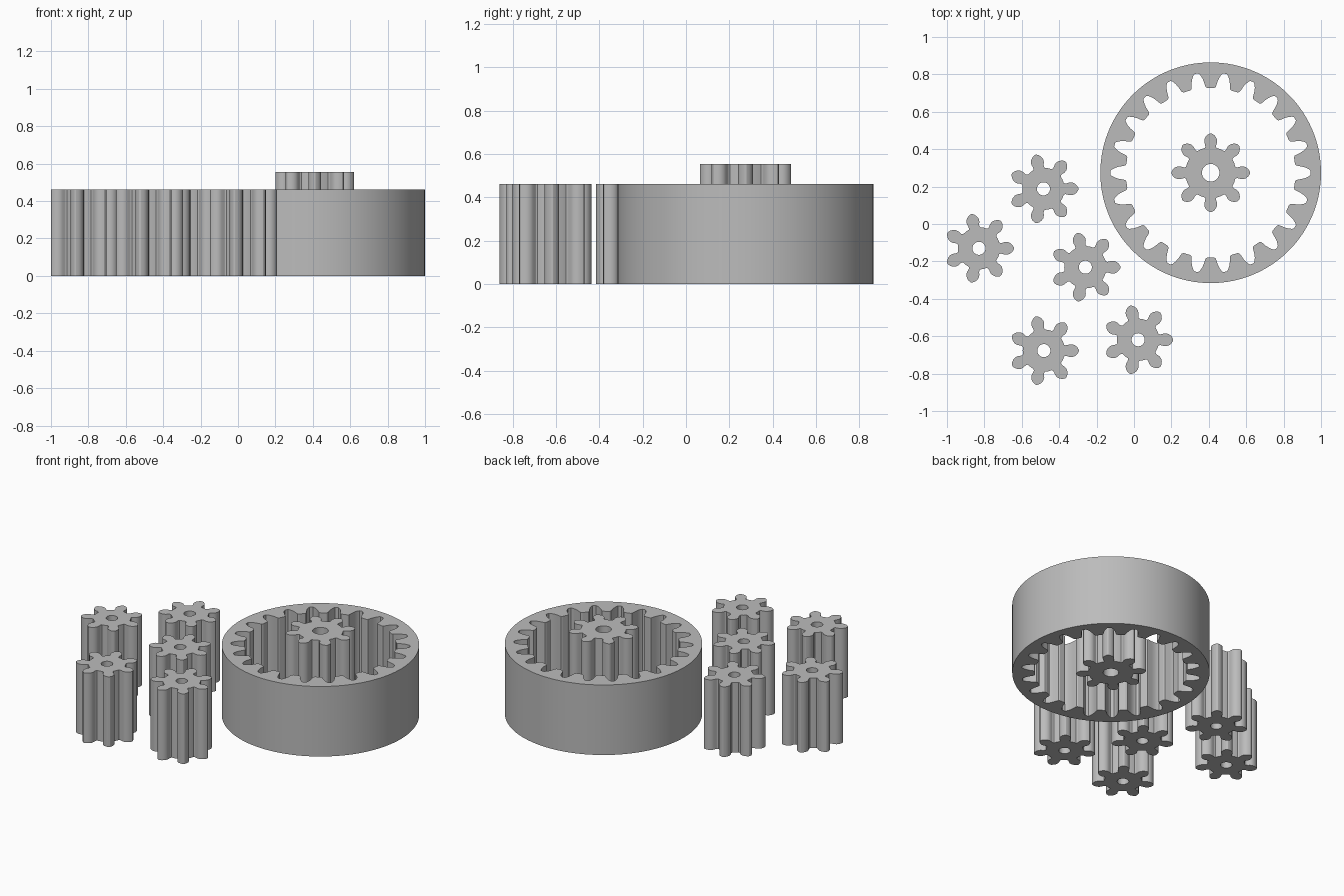
import bpy, bmesh, math

cube = bpy.data.objects.get("Cube")
if cube:
    bpy.data.objects.remove(cube, do_unlink=True)

grey = bpy.data.materials.new("plain grey")
grey.use_nodes = True
colour = (0.5, 0.5, 0.5, 1)
grey.diffuse_color = colour
grey.node_tree.nodes["Principled BSDF"].inputs["Base Color"].default_value = colour

HEIGHT = 0.462
# Tooth flanks from root to tip: (radius, half width)
PLANET_FLANK = [(0.113, 0.031), (0.120, 0.0285), (0.130, 0.030), (0.143, 0.034),
                (0.157, 0.034), (0.170, 0.028), (0.180, 0.018), (0.187, 0.005)]
SUN_FLANK = [(r + 0.023, w) for r, w in PLANET_FLANK]
RING_FLANK = [(0.535, 0.066), (0.528, 0.058), (0.510, 0.046), (0.490, 0.037),
              (0.470, 0.031), (0.458, 0.026), (0.453, 0.017)]


def polar(r, a):
    return (r * math.cos(a), r * math.sin(a), 0)


def circle(r, count):
    return [polar(r, math.tau * i / count) for i in range(count)]


def toothed(teeth, start, flank):
    """Closed outline of evenly spaced teeth, the first centred on angle start."""
    points = []
    pitch = math.tau / teeth
    for i in range(teeth):
        mid = start + i * pitch
        points += [polar(r, mid - math.asin(w / r)) for r, w in flank]
        points += [polar(r, mid + math.asin(w / r)) for r, w in reversed(flank)]
        points.append(polar(flank[0][0], mid + pitch / 2))
    return points


def extruded(name, outer, inner, height, x, y):
    """Solid with one hole, filled between two outlines and raised to height."""
    bm = bmesh.new()
    for outline in (outer, inner):
        verts = [bm.verts.new(p) for p in outline]
        for a, b in zip(verts, verts[1:] + verts[:1]):
            bm.edges.new((a, b))
    bmesh.ops.triangle_fill(bm, edges=bm.edges[:], use_beauty=True)
    raised = bmesh.ops.extrude_face_region(bm, geom=bm.faces[:], use_keep_orig=True)
    top = [g for g in raised["geom"] if isinstance(g, bmesh.types.BMVert)]
    bmesh.ops.translate(bm, verts=top, vec=(0, 0, height))
    bmesh.ops.recalc_face_normals(bm, faces=bm.faces[:])
    mesh = bpy.data.meshes.new(name)
    bm.to_mesh(mesh)
    bm.free()
    mesh.materials.append(grey)
    obj = bpy.data.objects.new(name, mesh)
    obj.location = (x, y, 0)
    bpy.context.collection.objects.link(obj)
    bpy.ops.object.select_all(action="DESELECT")
    obj.select_set(True)
    bpy.context.view_layer.objects.active = obj
    bpy.ops.object.shade_smooth_by_angle(angle=math.radians(25))


# Ring gear with inward teeth, and the taller sun gear at its centre
CX, CY = 0.41, 0.274
extruded("ring_gear", circle(0.59, 120), toothed(22, math.pi / 2, RING_FLANK), HEIGHT, CX, CY)
extruded("sun_gear", toothed(8, 0, SUN_FLANK), circle(0.047, 32), 0.555, CX, CY)

# Five loose planet gears beside the ring
centres = [(-0.484, 0.188), (-0.829, -0.130), (-0.260, -0.231), (-0.482, -0.677), (0.022, -0.619)]
for i, (x, y) in enumerate(centres):
    extruded(f"planet_gear_{i + 1}", toothed(7, 0, PLANET_FLANK), circle(0.035, 32), HEIGHT, x, y)
